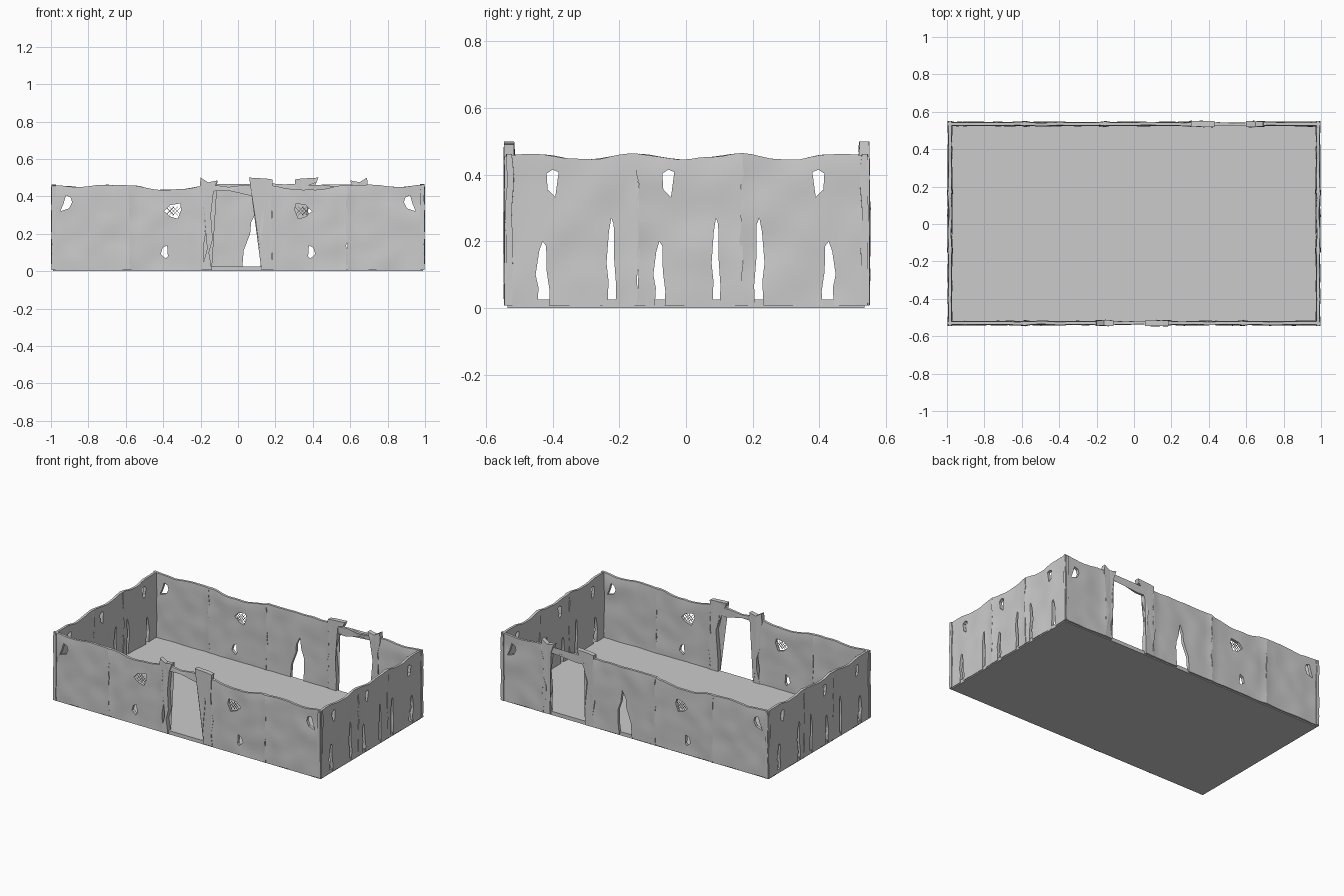
import bpy, bmesh, math
from mathutils import Vector, noise

if "Cube" in bpy.data.objects:
    bpy.data.objects.remove(bpy.data.objects["Cube"])

# wall frames: (along, outward depth, height) -> world
FRAMES = {
    "front": lambda u, d, z: Vector((u, -0.53 - d, z)),
    "back": lambda u, d, z: Vector((u, 0.535 + d, z)),
    "right": lambda u, d, z: Vector((0.984 + d, u, z)),
    "left": lambda u, d, z: Vector((-0.984 - d, u, z)),
}


def finish(bm, name, smooth=True):
    bmesh.ops.recalc_face_normals(bm, faces=bm.faces)
    me = bpy.data.meshes.new(name)
    bm.to_mesh(me)
    bm.free()
    if smooth:
        me.shade_smooth()
        me.set_sharp_from_angle(angle=math.radians(30))
    ob = bpy.data.objects.new(name, me)
    bpy.context.collection.objects.link(ob)
    return ob


def add_prism(bm, wall, pts, d0, d1, warp=0.0):
    f = FRAMES[wall]
    def off(u, z, s):
        return warp * noise.noise(Vector((u * 25, z * 25, s)))
    a = [bm.verts.new(f(u, d0 + off(u, z, 1), z)) for u, z in pts]
    b = [bm.verts.new(f(u, d1 + off(u, z, 7), z)) for u, z in pts]
    bm.faces.new(a)
    bm.faces.new(b[::-1])
    n = len(pts)
    for i in range(n):
        j = (i + 1) % n
        bm.faces.new((a[i], b[i], b[j], a[j]))


def interp(pts, x):
    for (x0, y0), (x1, y1) in zip(pts, pts[1:]):
        if x <= x1:
            return y0 + (y1 - y0) * (x - x0) / (x1 - x0)
    return pts[-1][1]


LONG_TOP = [(0, .462), (.2, .455), (.3, .437), (.42, .433), (.55, .457), (.7, .463), (.85, .449), (1.01, .463)]


def top_height(wall, u):
    n = 0.006 * noise.noise(Vector((u * 14, 3, len(wall))))
    if wall in ("front", "back"):
        if wall == "back" and -0.16 < u < 0.32:
            return 0.466 + n
        return interp(LONG_TOP, abs(u)) + n
    return 0.454 - 0.009 * math.cos(2 * math.pi * u / 0.31) + n


def panel(name, wall, u0, u1, holes=(), seed=0.0):
    """Weathered sheet with a ragged outline, pierced by polygon holes."""
    f = FRAMES[wall]
    nu, nz = max(4, round((u1 - u0) / 0.03)), 14
    bm = bmesh.new()
    grids = []
    for side in (-1, 1):
        rows = []
        for i in range(nu + 1):
            col = []
            for j in range(nz + 1):
                t = j / nz
                u = u0 + (u1 - u0) * i / nu
                edge = i in (0, nu) and abs(u) < (0.9 if wall in ("front", "back") else 0.5)
                z = 0.007 + t * (top_height(wall, u) - 0.007)
                d = side * 0.010 + 0.006 * noise.noise(Vector((u * 9, z * 9, seed)))
                if edge:
                    u += 0.012 * noise.noise(Vector((seed * 3.7, z * 18, i)))
                    d += side * 0.004
                if j == nz:
                    d *= 0.8
                col.append(bm.verts.new(f(u, d, z)))
            rows.append(col)
        grids.append(rows)
    for g in grids:
        for i in range(nu):
            for j in range(nz):
                bm.faces.new((g[i][j], g[i + 1][j], g[i + 1][j + 1], g[i][j + 1]))
    rim = ([(i, 0) for i in range(nu)] + [(nu, j) for j in range(nz)]
           + [(i, nz) for i in range(nu, 0, -1)] + [(0, j) for j in range(nz, 0, -1)])
    a, b = grids
    for k, (i, j) in enumerate(rim):
        m, n = rim[(k + 1) % len(rim)]
        bm.faces.new((a[i][j], a[m][n], b[m][n], b[i][j]))
    ob = finish(bm, name)
    if holes:
        cb = bmesh.new()
        for h in holes:
            add_prism(cb, wall, h, -0.1, 0.1)
        cutter = finish(cb, "hole_cutter", False)
        cutter.hide_render = True
        mod = ob.modifiers.new("holes", "BOOLEAN")
        mod.operation, mod.object, mod.solver = "DIFFERENCE", cutter, "EXACT"
        dg = bpy.context.evaluated_depsgraph_get()
        me = bpy.data.meshes.new_from_object(ob.evaluated_get(dg))
        ob.modifiers.clear()
        ob.data = me
        me.set_sharp_from_angle(angle=math.radians(30))
        bpy.data.objects.remove(cutter)


def place(shape, u, z, flip=1):
    return [(u + flip * x, z + y) for x, y in shape]


# hole outlines, relative to their centres
CORNER = [(-.035, -.04), (.012, -.025), (.028, .008), (.02, .035), (-.005, .045), (-.018, .0)]
BREACH = [(-.05, .0), (-.02, .032), (.035, .042), (.042, .01), (.022, -.04), (-.018, -.028)]
SMALL = [(-.02, -.01), (-.01, .025), (.014, .038), (.018, -.02), (.008, -.034)]
NICK = [(-.018, .03), (.0, .042), (.018, .035), (.008, -.04), (-.015, -.018)]


def slit(u, h, w=0.03, flip=1):
    k = w / 2
    return place([(-k, -.02), (k, -.02), (k * 1.2, h * .25), (k * .7, h * .55), (k * .6, h * .93),
                  (0, h), (-k * .6, h * .85), (-k * 1.2, h * .5), (-k * .7, h * .3)], u, 0, flip)


def wires(name, wall, u, z):
    """Torn mesh left across a breach."""
    bm = bmesh.new()
    for s in (-.02, 0, .02):
        for q in (1, -1):
            a, b = (u + s - .024, z - q * .024), (u + s + .024, z + q * .024)
            add_prism(bm, wall, [a, b, (b[0], b[1] + .003), (a[0], a[1] + .003)], -.0015, .0015)
    finish(bm, name, False)


def doorway(name, wall, c, flip=1):
    """Two crooked posts, a sagging lintel and a threshold."""
    parts = {
        "post_a": [(-.195, .007), (-.14, .007), (-.155, .1), (-.135, .17), (-.145, .3), (-.13, .43), (-.11, .485),
                   (-.16, .475), (-.2, .5), (-.205, .44), (-.185, .36), (-.19, .26), (-.165, .19), (-.165, .12)],
        "post_b": [(.125, .007), (.19, .007), (.18, .08), (.195, .18), (.175, .27), (.18, .36), (.185, .49),
                   (.15, .495), (.06, .5), (.07, .475), (.11, .46), (.115, .38), (.14, .3), (.13, .2), (.12, .1)],
        "lintel": [(-.18, .425), (-.05, .43), (.06, .405), (.16, .41), (.16, .455), (.04, .462), (-.05, .45),
                   (-.16, .465)],
    }
    for k, pts in parts.items():
        d = 0.009 if k == "lintel" else 0.015
        bm = bmesh.new()
        add_prism(bm, wall, place(pts, c, 0, flip), -d, d, 0.008)
        bmesh.ops.triangulate(bm, faces=[f for f in bm.faces if len(f.verts) > 4])
        finish(bm, name + "_" + k, False)


# floor slab
bm = bmesh.new()
bmesh.ops.create_cube(bm, size=1)
for v in bm.verts:
    v.co = Vector((v.co.x * 1.98, v.co.y * 1.07, (v.co.z + .5) * .025))
finish(bm, "floor", False)

# front and back walls
for wall in ("front", "back"):
    for s in (-1, 1):
        side = "left" if s < 0 else "right"
        is_door = wall == "back" and s > 0
        a, b = (0.68, 0.998) if is_door else (0.58, 0.998)
        lo, hi = sorted((s * a, s * b))
        panel(f"{wall}_{side}_end_panel", wall, lo, hi, [place(CORNER, s * .915, .36, -s)], s + 5)
        if not is_door:
            inner = 0.18 if wall == "front" else 0.15
            lo, hi = sorted((s * inner, s * .585))
            panel(f"{wall}_{side}_breached_panel", wall, lo, hi,
                  [place(BREACH, s * .345, .32, -s), place(SMALL, s * .393, .10, -s)], s + 9)
            wires(f"{wall}_{side}_torn_mesh", wall, s * .345, .32)
doorway("front_door", "front", 0)
doorway("back_door", "back", 0.49, -1)
gap = [(.02, -.02), (.115, -.02), (.125, .1), (.125, .17), (.105, .23), (.095, .31), (.07, .26), (.065, .2), (.03, .11)]
panel("back_split_panel", "back", -.155, .31, [gap], 14)

# side walls
for wall in ("right", "left"):
    panel(wall + "_wall_near", wall, -.545, -.14,
          [slit(-.43, .2, .035), slit(-.224, .27, .024), place(NICK, -.4, .373)], 21)
    panel(wall + "_wall_middle", wall, -.145, .17,
          [slit(-.08, .2), slit(.09, .27, .022), place(NICK, -.053, .373)], 23)
    panel(wall + "_wall_far", wall, .165, .55,
          [slit(.22, .27, .026, -1), slit(.428, .2, .035, -1), place(NICK, .397, .373, -1)], 27)
